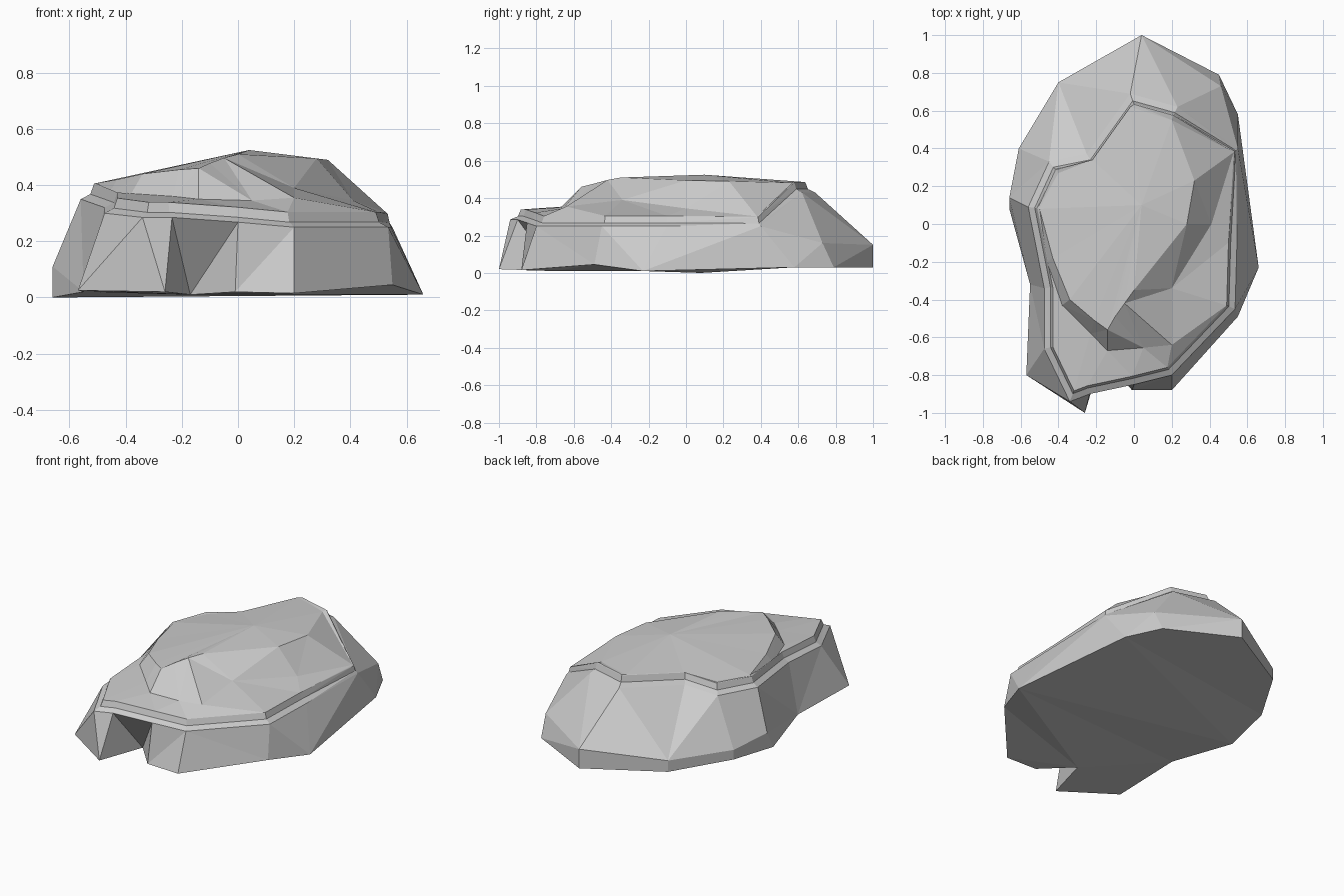
import bpy, bmesh
from mathutils import Vector

if "Cube" in bpy.data.objects:
    bpy.data.objects.remove(bpy.data.objects["Cube"])


def ring(*pts):
    return [Vector(p) for p in pts]


def inset(loop, dist, rise):
    """Move a clockwise loop inward (mitred corners) and upward."""
    out = []
    n = len(loop)
    for i, p in enumerate(loop):
        a = (p - loop[i - 1]).to_2d().normalized()
        b = (loop[(i + 1) % n] - p).to_2d().normalized()
        t = (a + b).normalized()
        d = dist / max(t.dot(a), .6)
        out.append(p + Vector((t.y * d, -t.x * d, rise)))
    return out


# Cross-sections run clockwise from the right-hand back corner.
# Ground outline, notched behind the front left lobe
base = ring((.55, .58, .03), (.66, -.23, .01), (.55, -.49, .045), (.20, -.88, .015),
            (-.01, -.88, .02), (-.17, -.70, .01), (-.26, -1, .02), (-.57, -.80, .025),
            (-.55, -.32, .02), (-.66, .08, 0), (-.61, .40, .03), (-.40, .75, .03),
            (.04, 1, .03), (.45, .79, .03))

# Outer shoulder
shoulder = ring((.55, .40, .25), (.545, -.1, .25), (.535, -.45, .25), (.20, -.80, .25),
                (0, -.85, .268), (-.235, -.90, .285), (-.34, -.94, .285), (-.475, -.66, .30),
                (-.475, -.34, .32), (-.56, .09, .35), (-.45, .33, .36), (-.25, .37, .39),
                (-.02, .69, .43), (.23, .62, .43))

# Low upright side wall around the back only
wall = [p.copy() for p in base]
wall[9:] = ring((-.66, .14, .11), (-.61, .40, .09), (-.40, .75, .10),
                (.04, 1, .15), (.46, .73, .16))

# Narrow ledge and the riser above it, pinched at the right-hand back corner
ledge = inset(shoulder, .033, .018)
ledge[0] = Vector((.54, .39, .265))
riser = inset(ledge, .012, .036)
riser[0] = Vector((.533, .385, .298))

# Foot of the upper tier; it meets the riser at the back
foot = inset(riser, .004, .003)
foot[:9] = ring((.528, .38, .302), (.41, 0, .345), (.20, -.34, .39), (.20, -.64, .355),
                (.05, -.655, .345), (-.14, -.67, .35), (-.23, -.58, .36),
                (-.38, -.43, .37), (-.46, -.20, .37))

# Plateau edge and peak
plateau = ring((.32, .23, .49), (.28, 0, .495), (0, -.35, .51), (-.05, -.42, .497),
               (-.10, -.49, .478), (-.14, -.56, .46), (-.21, -.51, .455), (-.34, -.40, .44),
               (-.43, -.18, .42), (-.50, .08, .408), (-.40, .27, .415), (-.22, .34, .45),
               (-.02, .62, .487), (.20, .55, .482))
peak = Vector((.04, .10, .525))

# Skin the sections
bm = bmesh.new()
loops = [[bm.verts.new(p) for p in r]
         for r in (base, wall, shoulder, ledge, riser, foot, plateau)]
n = len(base)
for low, high in zip(loops, loops[1:]):
    for i in range(n):
        j = (i + 1) % n
        bm.faces.new((low[i], low[j], high[j], high[i]))
top = bm.verts.new(peak)
for i in range(n):
    bm.faces.new((loops[-1][i], loops[-1][(i + 1) % n], top))
bm.faces.new(loops[0])
bmesh.ops.remove_doubles(bm, verts=bm.verts[:], dist=.0005)
bmesh.ops.triangulate(bm, faces=bm.faces[:])
bmesh.ops.recalc_face_normals(bm, faces=bm.faces[:])

mesh = bpy.data.meshes.new("stepped_rock")
bm.to_mesh(mesh)
bm.free()
rock = bpy.data.objects.new("stepped_rock", mesh)
bpy.context.collection.objects.link(rock)
